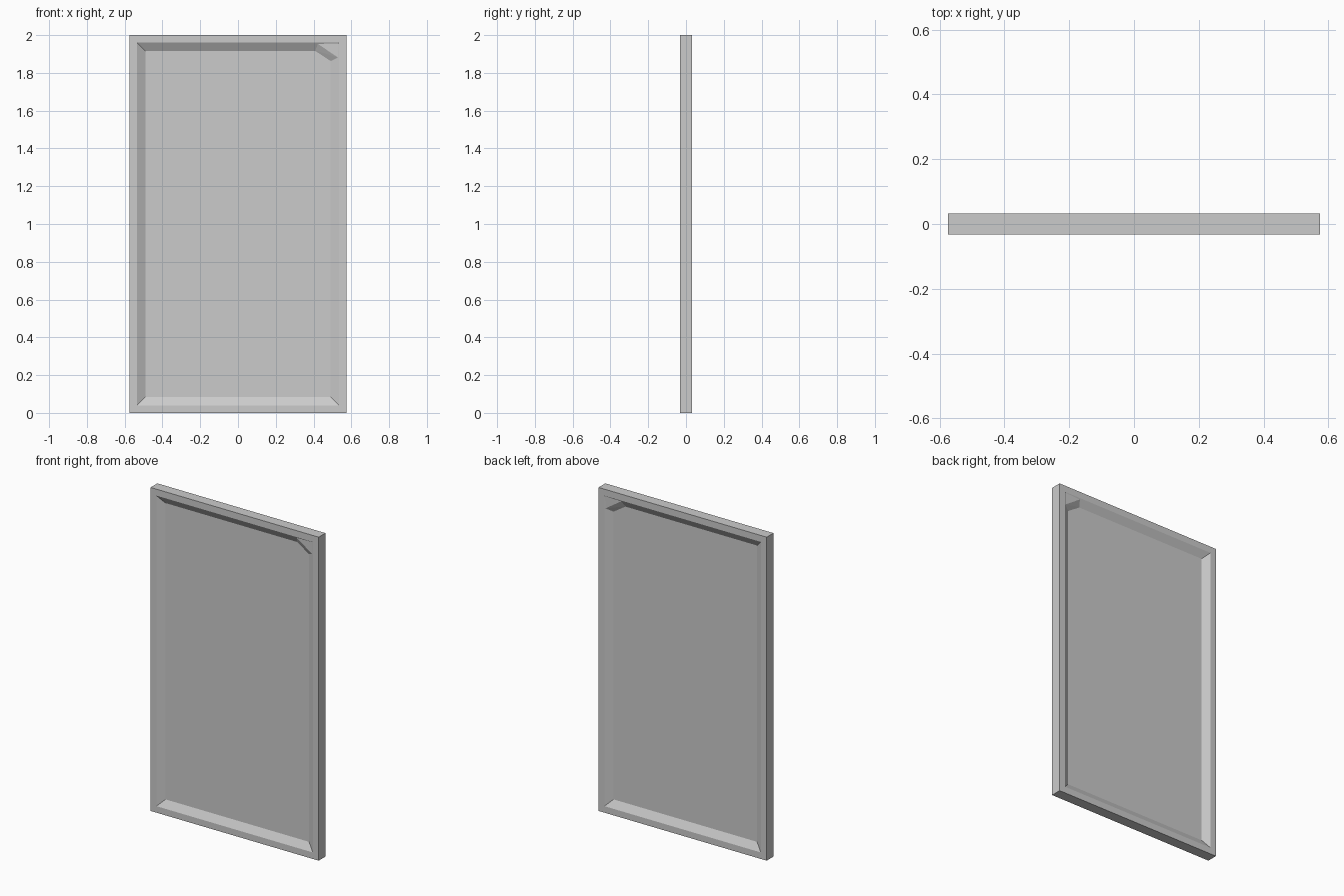
import bpy, bmesh

if "Cube" in bpy.data.objects:
    bpy.data.objects.remove(bpy.data.objects["Cube"])

W, H, T = 0.575, 2.0, 0.033      # half width, height, half thickness
BORDER, BEVEL, CORE = 0.04, 0.044, 0.007


def make(name, bm):
    bmesh.ops.recalc_face_normals(bm, faces=bm.faces)
    me = bpy.data.meshes.new(name)
    bm.to_mesh(me)
    bm.free()
    ob = bpy.data.objects.new(name, me)
    bpy.context.collection.objects.link(ob)
    return ob


def ring(bm, inset, y):
    x = W - inset
    return [bm.verts.new(p) for p in ((-x, y, inset), (x, y, inset),
                                      (x, y, H - inset), (-x, y, H - inset))]


def bridge(bm, a, b):
    for i in range(4):
        j = (i + 1) % 4
        bm.faces.new((a[i], a[j], b[j], b[i]))


# Door slab: flat border, sloping edges and thin recessed panel on both sides
bm = bmesh.new()
profile = [(BORDER + BEVEL, -CORE), (BORDER, -T), (0, -T),
           (0, T), (BORDER, T), (BORDER + BEVEL, CORE)]
rings = [ring(bm, i, y) for i, y in profile]
for a, b in zip(rings, rings[1:]):
    bridge(bm, a, b)
bm.faces.new(rings[0])
bm.faces.new(rings[-1])
make("framed_panel", bm)

# Faceted filler in the upper corner, front and back
for side, s in (("front", -1), ("back", 1)):
    bm = bmesh.new()
    pts = [(0.40, s * CORE, 1.922), (0.495, s * CORE, 1.86),
           (0.532, s * 0.030, 1.88), (0.532, s * 0.031, 1.957),
           (0.42, s * 0.029, 1.955), (0.54, 0, 1.96)]
    for p in pts:
        bm.verts.new(p)
    bmesh.ops.convex_hull(bm, input=bm.verts[:])
    make("corner_filler_" + side, bm)
